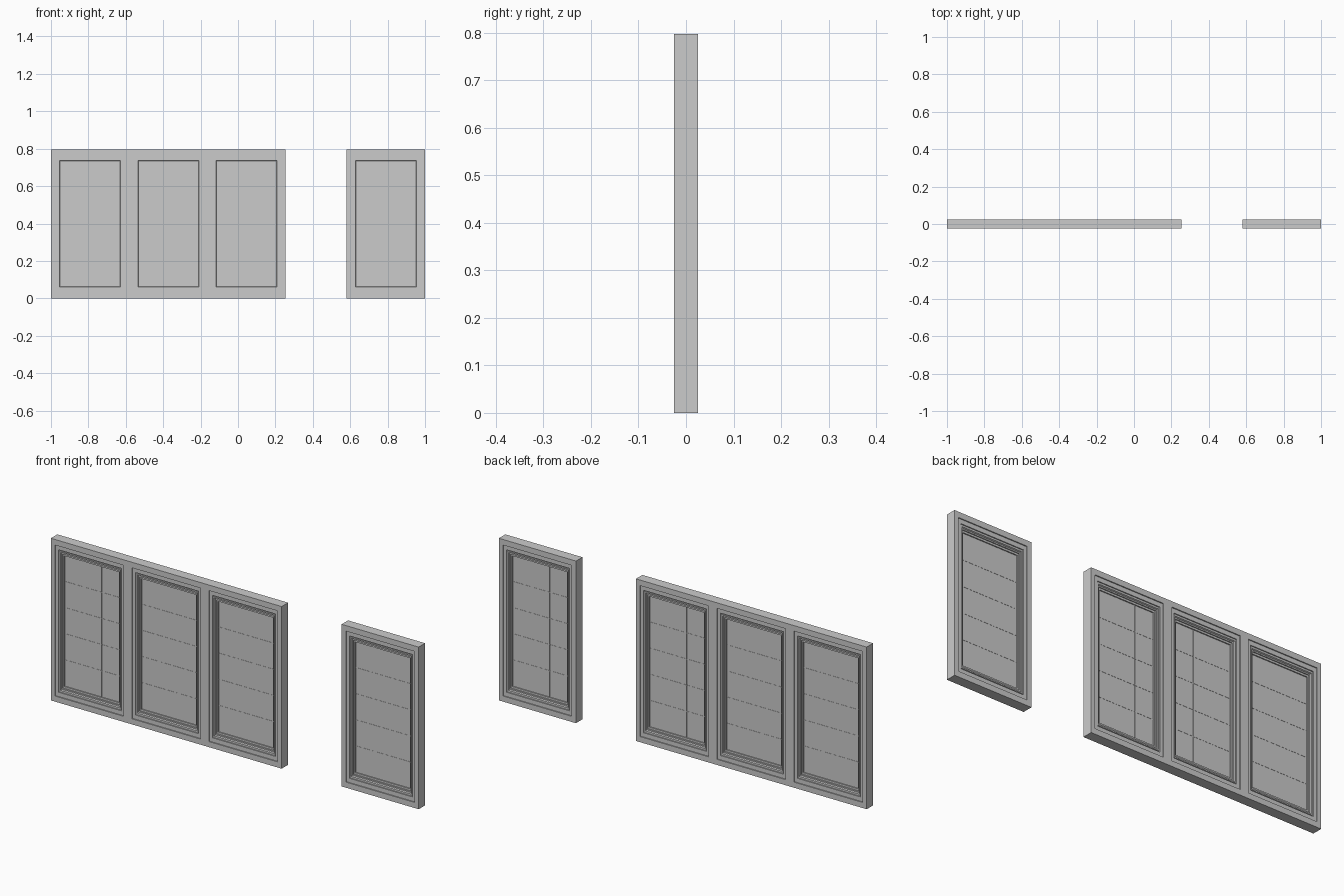
import bpy, bmesh

if "Cube" in bpy.data.objects:
    bpy.data.objects.remove(bpy.data.objects["Cube"])

H, D = 0.797, 0.025            # height, half depth
ZC = H / 2
PITCH = 0.4185
OUT = (0.187, 0.371)           # half size of frame opening
IN = (0.149, 0.321)            # half size of glazed area
CENTRES = [-0.791, -0.791 + PITCH, -0.791 + 2 * PITCH]


def finish(bm, name):
    bmesh.ops.recalc_face_normals(bm, faces=bm.faces)
    me = bpy.data.meshes.new(name)
    bm.to_mesh(me)
    bm.free()
    ob = bpy.data.objects.new(name, me)
    bpy.context.collection.objects.link(ob)
    return ob


def frame(name, x0, x1, centres):
    """Slab with one rectangular opening per centre."""
    xs = [x0] + [c + s * OUT[0] for c in centres for s in (-1, 1)] + [x1]
    zs = [0, ZC - OUT[1], ZC + OUT[1], H]
    bm = bmesh.new()
    v = [[bm.verts.new((x, -D, z)) for z in zs] for x in xs]
    for i in range(len(xs) - 1):
        for j in range(3):
            if not (i % 2 == 1 and j == 1):
                bm.faces.new((v[i][j], v[i + 1][j], v[i + 1][j + 1], v[i][j + 1]))
    ext = bmesh.ops.extrude_face_region(bm, geom=bm.faces[:])["geom"]
    bmesh.ops.translate(bm, vec=(0, 2 * D, 0),
                        verts=[g for g in ext if isinstance(g, bmesh.types.BMVert)])
    finish(bm, name)


# stepped moulding: (0 = opening edge, 1 = glass edge; half depth)
STEPS = [(0, .020), (.42, .020), (.42, .015), (.52, .015), (.52, .018), (.64, .018),
         (.70, .012), (.82, .012), (.82, .007), (1, .007)]


def sash(name, c):
    """Moulded ring, lofted from nested rectangles on both faces."""
    profile = [(t, -y) for t, y in STEPS] + [(t, y) for t, y in reversed(STEPS)]
    bm = bmesh.new()
    rings = []
    for t, y in profile:
        hx = OUT[0] + (IN[0] - OUT[0]) * t
        hz = OUT[1] + (IN[1] - OUT[1]) * t
        rings.append([bm.verts.new((c + a * hx, y, ZC + b * hz))
                      for a, b in ((-1, -1), (1, -1), (1, 1), (-1, 1))])
    for k in range(len(rings)):
        r, s = rings[k], rings[(k + 1) % len(rings)]
        for i in range(4):
            j = (i + 1) % 4
            bm.faces.new((r[i], r[j], s[j], s[i]))
    finish(bm, name)


def boxes(name, items):
    bm = bmesh.new()
    for loc, size in items:
        vs = bmesh.ops.create_cube(bm, size=1)["verts"]
        bmesh.ops.scale(bm, vec=size, verts=vs)
        bmesh.ops.translate(bm, vec=loc, verts=vs)
    finish(bm, name)


# frames: a triple unit and a single unit
frame("triple_frame", -1, 0.255, CENTRES)
frame("single_frame", 0.581, 1, [0.791])

for n, c in enumerate(CENTRES + [0.791], 1):
    sash(f"sash_{n}", c)
    # glass sheet
    boxes(f"glass_{n}", [((c, 0, ZC), (2 * IN[0], .003, 2 * IN[1]))])
    # thin glazing bars, 3 columns by 5 rows
    bars = [((c + s * IN[0] / 3, 0, ZC), (.003, .005, 2 * IN[1])) for s in (-1, 1)]
    bars += [((c, 0, ZC + (k - 1.5) * 2 * IN[1] / 5), (2 * IN[0], .005, .003))
             for k in range(4)]
    boxes(f"glazing_bars_{n}", bars)
